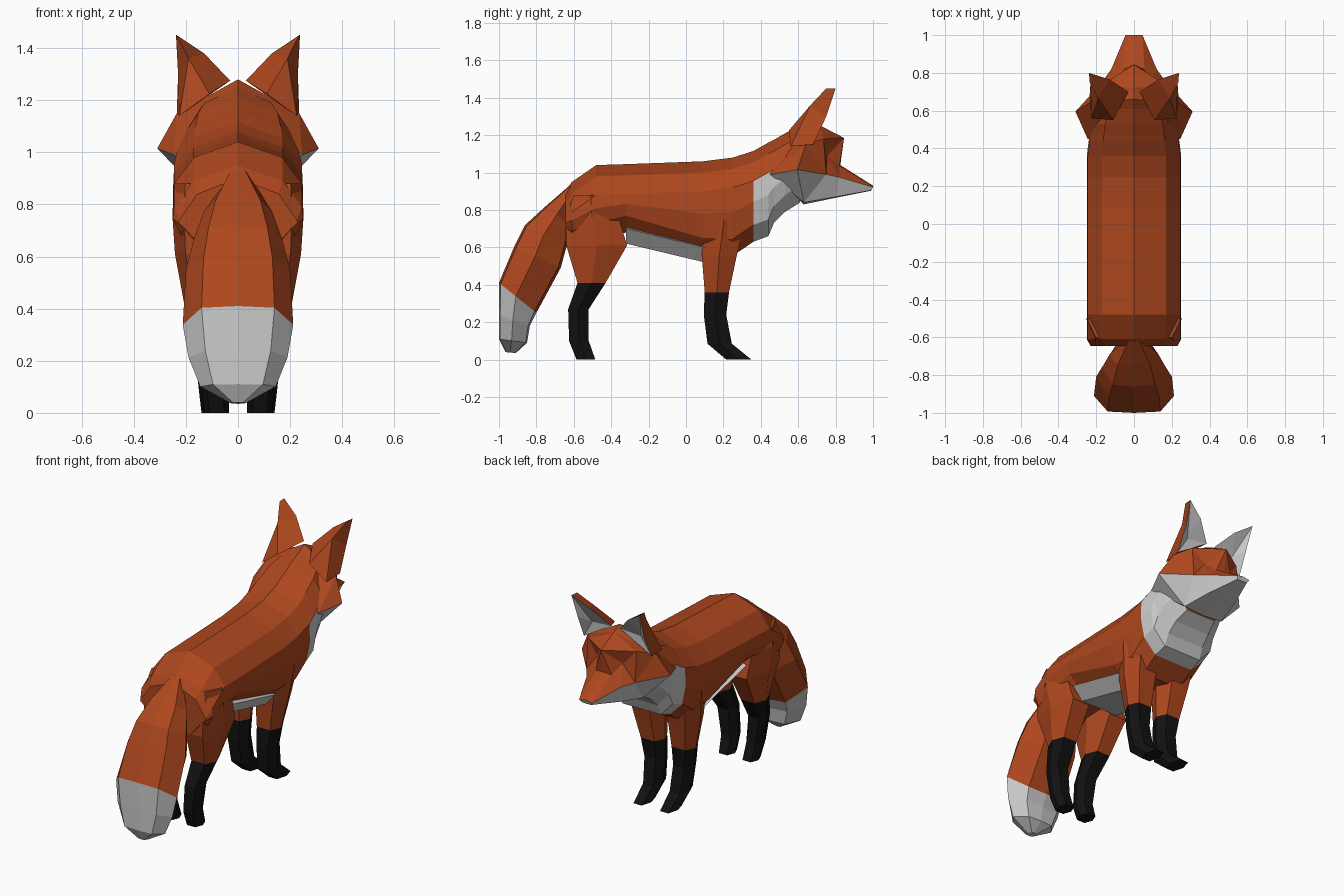
import bpy, bmesh

if "Cube" in bpy.data.objects:
    bpy.data.objects.remove(bpy.data.objects["Cube"])


def material(name, r, g, b):
    m = bpy.data.materials.new(name)
    m.diffuse_color = (r, g, b, 1)
    m.use_nodes = True
    m.node_tree.nodes["Principled BSDF"].inputs["Base Color"].default_value = m.diffuse_color
    return m


ORANGE, WHITE, BLACK = 0, 1, 2
MATS = [material("orange_fur", 0.42, 0.063, 0.013),
        material("pale_fur", 0.8, 0.8, 0.8),
        material("black_fur", 0.006, 0.006, 0.006)]


def build(name, verts, faces, mirror=True):
    """faces: (colour, indices); optionally mirrored across x = 0."""
    bm = bmesh.new()
    vs = [bm.verts.new(v) for v in verts]
    for colour, idx in faces:
        bm.faces.new([vs[i] for i in idx]).material_index = colour
    if mirror:
        bmesh.ops.mirror(bm, geom=bm.verts[:] + bm.edges[:] + bm.faces[:],
                         axis='X', merge_dist=0.0005)
    bmesh.ops.remove_doubles(bm, verts=bm.verts[:], dist=0.0005)
    bmesh.ops.recalc_face_normals(bm, faces=bm.faces[:])
    me = bpy.data.meshes.new(name)
    bm.to_mesh(me)
    bm.free()
    for m in MATS:
        me.materials.append(m)
    ob = bpy.data.objects.new(name, me)
    bpy.context.collection.objects.link(ob)
    return ob


def loft(name, rings, colour, mirror=False):
    """Skin closed rings; colour(i, j) picks the colour of each face."""
    n = len(rings[0])
    verts = [p for r in rings for p in r]
    faces = []
    for i in range(len(rings) - 1):
        for j in range(n):
            k = (j + 1) % n
            faces.append((colour(i, j), (i*n + j, i*n + k, (i+1)*n + k, (i+1)*n + j)))
    last = len(rings) - 1
    faces.append((colour(0, 0), tuple(range(n))))
    faces.append((colour(last - 1, 0), tuple(last*n + j for j in range(n))))
    return build(name, verts, faces, mirror)


def symmetric(half):
    """Complete a half ring that starts and ends on the centre line."""
    return half + [(-x, y, z) for x, y, z in half[-2:0:-1]]


# Body and neck: (y, top, bottom, half width)
body = [(-0.645, 0.90, 0.62, 0.23), (-0.61, 0.95, 0.60, 0.25), (-0.48, 1.04, 0.64, 0.25),
        (-0.32, 1.045, 0.68, 0.25), (0.09, 1.06, 0.56, 0.25), (0.25, 1.08, 0.555, 0.25),
        (0.36, 1.115, 0.63, 0.25), (0.44, 1.16, 0.66, 0.24), (0.47, 1.175, 0.73, 0.235),
        (0.53, 1.21, 0.79, 0.225), (0.61, 1.25, 0.84, 0.19)]
rings = []
for y, t, b, w in body:
    rings.append(symmetric([(0, y, t), (0.68*w, y, t - 0.06), (0.98*w, y, t - 0.16),
                            (w, y, (t + b)/2 - 0.03), (0.9*w, y, b + 0.09),
                            (0.55*w, y, b), (0, y, b)]))
loft("body", rings, lambda i, j: WHITE if i >= 6 and 2 <= j <= 9 else ORANGE)

# Pale belly wedge
rings = [symmetric([(0, y, b + 0.12), (0.2, y, b + 0.08), (0.13, y, b), (0, y, b)])
         for y, b in ((-0.32, 0.62), (0.10, 0.52))]
loft("belly", rings, lambda i, j: WHITE)

# Tail: back y, z, front y, z, half width
tail = [(-0.60, 0.95, -0.60, 0.86, 0.03), (-0.75, 0.82, -0.62, 0.72, 0.13),
        (-0.86, 0.72, -0.64, 0.60, 0.17), (-0.92, 0.60, -0.67, 0.49, 0.20),
        (-1.0, 0.41, -0.80, 0.25, 0.212), (-1.0, 0.24, -0.835, 0.18, 0.19),
        (-1.0, 0.11, -0.85, 0.09, 0.145), (-0.965, 0.04, -0.91, 0.035, 0.03)]
rings = []
for yb, zb, yf, zf, w in tail:
    def at(x, t):
        return (x*w, yb + (yf - yb)*t, zb + (zf - zb)*t)
    rings.append(symmetric([at(0, 0), at(0.66, 0.04), at(1, 0.45), at(0.6, 0.95), at(0, 1)]))
loft("tail", rings, lambda i, j: WHITE if i >= 4 else ORANGE)


# Legs: z, back y, front y, inner x, outer x
def legs(name, sections):
    rings = []
    for z, y0, y1, x0, x1 in sections:
        w, ym = x1 - x0, (y0 + y1)/2
        rings.append([(x0 + 0.2*w, y0, z), (x0 + 0.8*w, y0, z), (x1, ym, z),
                      (x0 + 0.8*w, y1, z), (x0 + 0.2*w, y1, z), (x0, ym, z)])
    loft(name, rings, lambda i, j: BLACK if i < 3 else ORANGE, mirror=True)


legs("hind_legs", [(0, -0.585, -0.485, 0.035, 0.13), (0.10, -0.625, -0.52, 0.035, 0.14),
                   (0.27, -0.63, -0.52, 0.045, 0.17), (0.41, -0.58, -0.43, 0.05, 0.205),
                   (0.61, -0.64, -0.315, 0.04, 0.242), (0.76, -0.645, -0.36, 0.03, 0.252),
                   (0.88, -0.60, -0.42, 0.03, 0.245)])
legs("front_legs", [(0, 0.215, 0.35, 0.045, 0.14), (0.085, 0.115, 0.245, 0.035, 0.15),
                    (0.24, 0.095, 0.215, 0.035, 0.165), (0.36, 0.10, 0.23, 0.03, 0.185),
                    (0.55, 0.085, 0.27, 0.02, 0.225), (0.75, 0.085, 0.32, 0.03, 0.25)])

# Head: half of a faceted skull with cheek ruff, snout and pale jaw
head = {
    "ruff": (0.31, 0.595, 1.015), "cheek": (0.17, 0.75, 0.99), "lip": (0.12, 0.82, 0.975),
    "tip": (0.045, 1.0, 0.922), "jaw": (0.14, 0.63, 0.84), "chin": (0.10, 0.80, 0.87),
    "nib": (0.035, 0.99, 0.905), "jaw0": (0, 0.63, 0.83), "chin0": (0, 0.80, 0.865),
    "nib0": (0, 0.99, 0.903), "tip0": (0, 1.0, 0.93), "bridge0": (0, 0.825, 1.04),
    "bridge": (0.055, 0.82, 1.035), "brow0": (0, 0.845, 1.185), "brow": (0.17, 0.735, 1.18),
    "eye": (0.09, 0.755, 1.09), "crown0": (0, 0.72, 1.25), "top0": (0, 0.66, 1.28),
    "temple": (0.235, 0.64, 1.15), "neck": (0.245, 0.45, 0.99), "nape0": (0, 0.50, 1.18)}
names = list(head)
upper = ["tip0 tip bridge bridge0", "tip lip bridge", "bridge0 bridge brow0",
         "bridge eye brow0", "brow0 eye brow", "bridge lip eye", "lip cheek eye",
         "cheek brow eye", "cheek ruff temple", "cheek temple brow", "brow0 brow crown0",
         "crown0 brow temple", "crown0 temple top0", "top0 temple nape0",
         "temple neck nape0", "temple ruff neck"]
lower = ["ruff cheek jaw", "cheek lip chin jaw", "lip tip nib chin", "jaw chin chin0 jaw0",
         "chin nib nib0 chin0", "tip nib nib0 tip0", "ruff jaw neck", "neck jaw jaw0",
         "neck jaw0 nape0"]
faces = [(c, [names.index(n) for n in f.split()])
         for c, group in ((ORANGE, upper), (WHITE, lower)) for f in group]
build("head", list(head.values()), faces)

# Ears: orange shell, pale hollow facing forward
ear = [(0.03, 0.70, 1.275), (0.13, 0.765, 1.38), (0.238, 0.80, 1.45), (0.23, 0.75, 1.30),
       (0.235, 0.68, 1.15), (0.235, 0.75, 1.45), (0.19, 0.665, 1.36), (0.11, 0.55, 1.225),
       (0.17, 0.69, 1.26), (0.225, 0.56, 1.14)]
faces = [(WHITE, f) for f in ((0, 1, 8), (1, 2, 8), (2, 3, 8), (3, 4, 8), (4, 0, 8))]
faces += [(ORANGE, f) for f in ((0, 7, 6, 1), (1, 6, 5, 2), (2, 5, 6, 3), (3, 6, 9, 4),
                                (6, 7, 9), (0, 4, 9, 7))]
build("ears", ear, faces)
